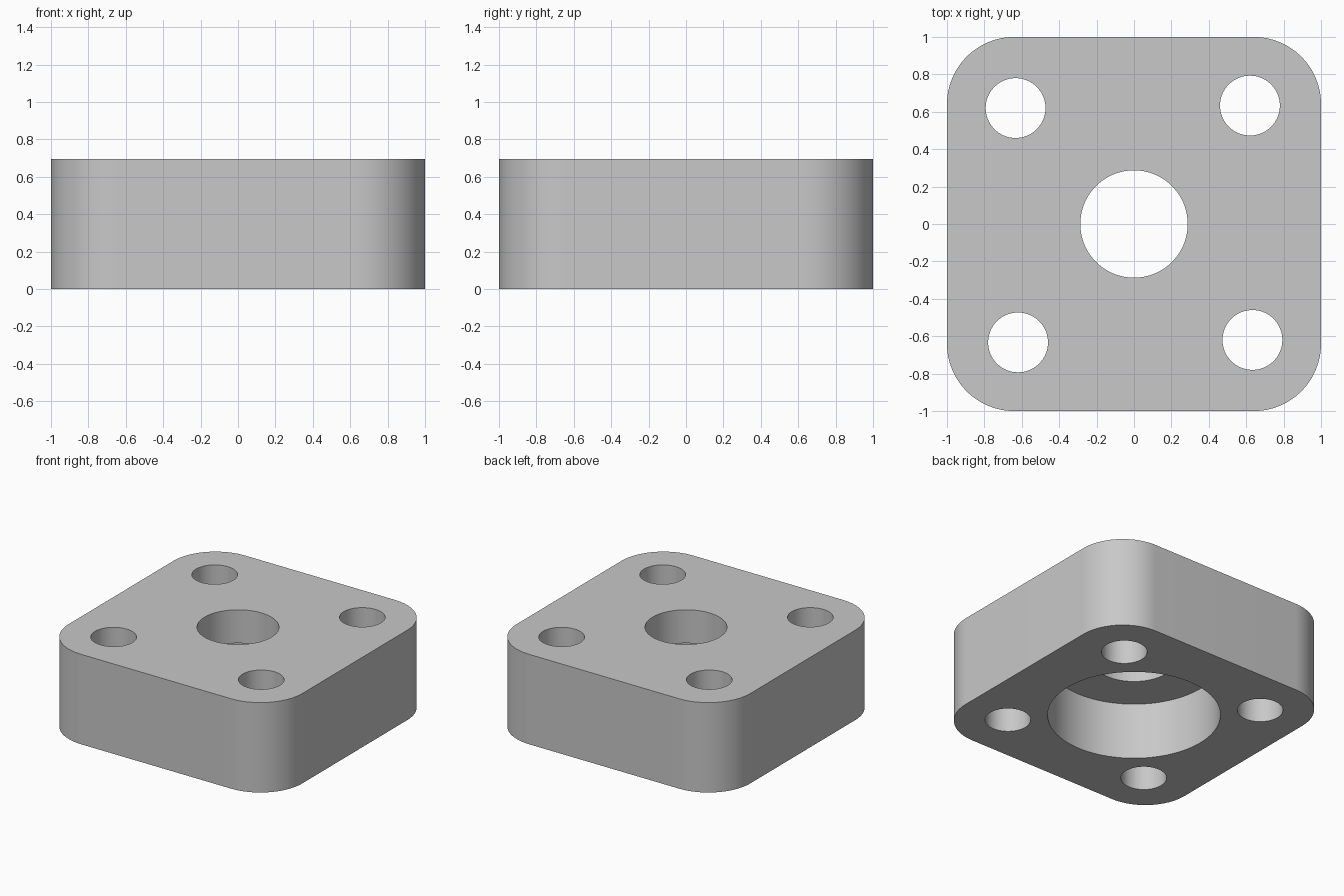
import bpy, bmesh, math

cube = bpy.data.objects.get("Cube")
if cube:
    bpy.data.objects.remove(cube, do_unlink=True)

HEIGHT = 0.695
CORNER = 0.36

metal = bpy.data.materials.new("plain_grey")
metal.use_nodes = True
GREY = (0.58, 0.58, 0.58, 1)
metal.diffuse_color = GREY
metal.node_tree.nodes["Principled BSDF"].inputs["Base Color"].default_value = GREY


def cutter(name, radius, x, y, bottom, top, sides=96):
    """Hidden cylinder used to cut a hole."""
    bpy.ops.mesh.primitive_cylinder_add(
        vertices=sides, radius=radius, depth=top - bottom,
        location=(x, y, (top + bottom) / 2))
    ob = bpy.context.object
    ob.name = name
    ob.hide_render = True
    return ob


# Block with rounded vertical corners
bm = bmesh.new()
bmesh.ops.create_cube(bm, size=2)
for v in bm.verts:
    v.co.z = HEIGHT if v.co.z > 0 else 0
uprights = [e for e in bm.edges
            if abs(e.verts[0].co.z - e.verts[1].co.z) > 0.1]
bmesh.ops.bevel(bm, geom=uprights, offset=CORNER, segments=24,
                profile=0.5, affect='EDGES')
mesh = bpy.data.meshes.new("flange_block")
bm.to_mesh(mesh)
bm.free()
block = bpy.data.objects.new("flange_block", mesh)
bpy.context.collection.objects.link(block)
mesh.materials.append(metal)

# Centre bore, wide recess from below, and four bolt holes
cutters = [cutter("centre_bore_cutter", 0.287, 0, 0, -0.2, 1),
           cutter("recess_cutter", 0.605, 0, 0, -0.2, 0.437)]
for i in range(4):
    angle = math.radians(45.6 + 90 * i)
    cutters.append(cutter(f"bolt_hole_cutter_{i + 1}", 0.16,
                          0.886 * math.cos(angle), 0.886 * math.sin(angle),
                          -0.2, 1, 64))

bpy.ops.object.select_all(action='DESELECT')
block.select_set(True)
bpy.context.view_layer.objects.active = block
for c in cutters:
    mod = block.modifiers.new(c.name, 'BOOLEAN')
    mod.object = c
    mod.operation = 'DIFFERENCE'
    mod.solver = 'EXACT'
    bpy.ops.object.modifier_apply(modifier=mod.name)
for c in cutters:
    bpy.data.objects.remove(c, do_unlink=True)

# Smooth round walls, crisp rims
bpy.ops.object.shade_smooth_by_angle(angle=math.radians(30))
